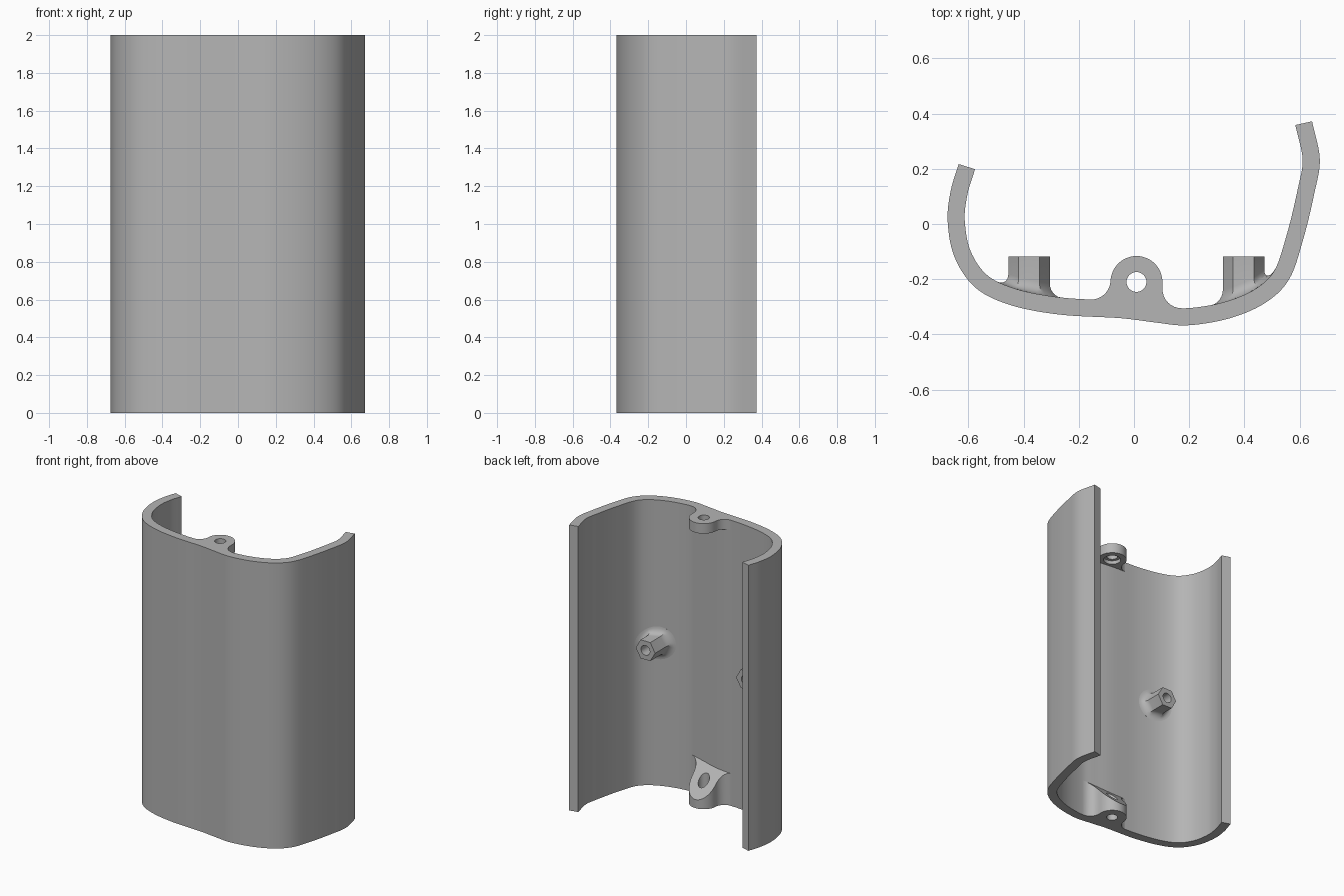
import bpy, bmesh, math
from mathutils import Vector

old = bpy.data.objects.get("Cube")
if old:
    bpy.data.objects.remove(old, do_unlink=True)

GREY = (0.46, 0.46, 0.46, 1)
mat = bpy.data.materials.new("plain grey")
mat.use_nodes = True
mat.diffuse_color = GREY
mat.node_tree.nodes["Principled BSDF"].inputs["Base Color"].default_value = GREY

HEIGHT, WALL = 2.0, 0.062


def make_object(name, bm):
    bmesh.ops.recalc_face_normals(bm, faces=bm.faces)
    mesh = bpy.data.meshes.new(name)
    bm.to_mesh(mesh)
    bm.free()
    mesh.materials.append(mat)
    obj = bpy.data.objects.new(name, mesh)
    bpy.context.collection.objects.link(obj)
    return obj


def activate(obj):
    bpy.ops.object.select_all(action='DESELECT')
    obj.select_set(True)
    bpy.context.view_layer.objects.active = obj


def loft(name, rings):
    """Closed solid through rings of equal point count."""
    bm = bmesh.new()
    loops = [[bm.verts.new(p) for p in ring] for ring in rings]
    n = len(loops[0])
    for a, b in zip(loops, loops[1:]):
        for i in range(n):
            j = (i + 1) % n
            bm.faces.new((a[i], a[j], b[j], b[i]))
    bm.faces.new(loops[0])
    bm.faces.new(loops[-1])
    return make_object(name, bm)


def circle(centre, radius, axis, n=40):
    ring = []
    for i in range(n):
        a = 2 * math.pi * i / n
        u, v = radius * math.cos(a), radius * math.sin(a)
        ring.append(centre + (Vector((u, v, 0)) if axis == 'Z' else Vector((u, 0, v))))
    return ring


def drill(obj, start, end, radius, axis):
    """Cut a round hole and remove the cutter."""
    cutter = loft("hole_cutter", [circle(Vector(p), radius, axis) for p in (start, end)])
    cutter.hide_render = True
    mod = obj.modifiers.new("hole", 'BOOLEAN')
    mod.operation, mod.solver, mod.object = 'DIFFERENCE', 'EXACT', cutter
    activate(obj)
    bpy.ops.object.modifier_apply(modifier=mod.name)
    bpy.data.objects.remove(cutter, do_unlink=True)


def smooth(obj, degrees=30):
    activate(obj)
    bpy.ops.object.shade_smooth_by_angle(angle=math.radians(degrees))


def spline(points, steps=7):
    """Smooth curve through all points."""
    p = [Vector(q) for q in points]
    p = [2 * p[0] - p[1]] + p + [2 * p[-1] - p[-2]]
    out = []
    for a, b, c, d in zip(p, p[1:], p[2:], p[3:]):
        for k in range(steps):
            t = k / steps
            out.append(0.5 * (2 * b + (c - a) * t + (2 * a - 5 * b + 4 * c - d) * t ** 2
                              + (3 * b - a - 3 * c + d) * t ** 3))
    return out + [p[-2]]


# Curved shell: outer outline, offset inward for the wall
outer = spline([(-.635, .217), (-.664, .12), (-.675, .01), (-.65, -.12), (-.575, -.23),
                (-.45, -.293), (-.27, -.328), (-.05, -.341), (.08, -.357), (.195, -.367),
                (.345, -.342), (.475, -.286), (.562, -.2), (.613, -.055), (.653, .11),
                (.673, .235), (.645, .372)])
inner = []
for i, p in enumerate(outer):
    t = (outer[min(i + 1, len(outer) - 1)] - outer[max(i - 1, 0)]).normalized()
    inner.append(p + Vector((-t.y, t.x)) * WALL)
outline = outer + inner[::-1]
shell = loft("shell", [[(p.x, p.y, z) for p in outline] for z in (0, HEIGHT)])
smooth(shell)


def wall_y(x):
    """Inner wall height in plan on the front stretch."""
    for a, b in zip(inner, inner[1:]):
        if a.x <= x <= b.x and a.y < 0.1:
            return a.y + (b.y - a.y) * (x - a.x) / (b.x - a.x)
    return -0.2


# Screw lugs: rounded tab with fillets running into the wall
LUG = Vector((0.009, -0.21))
R_LUG, FILLET = 0.094, 0.07


def lug_plan():
    plan = []
    for i in range(25):
        a = math.pi * i / 24
        plan.append(LUG + R_LUG * Vector((math.cos(a), math.sin(a))))
    for side in (-1, 1):
        foot = wall_y(LUG.x + side * (R_LUG + FILLET))
        cx = LUG.x + side * (R_LUG + FILLET)
        cy = foot + FILLET
        arc = [Vector((cx - side * FILLET * math.cos(a), cy - FILLET * math.sin(a)))
               for a in [math.pi / 2 * k / 8 for k in range(9)]]
        arc.append(Vector((cx, foot - 0.02)))
        plan += arc if side < 0 else arc[::-1]
    return plan


def add_lug(name, z_outer, lip, slope):
    """Tab on an end plane; its inner side may ramp along the wall."""
    plan = lug_plan()
    front = LUG.y + R_LUG
    flat = [(p.x, p.y, z_outer) for p in plan]
    ramp = [(p.x, p.y, z_outer + lip + slope * (front - p.y)) for p in plan]
    lug = loft(name, [flat, ramp])
    drill(lug, (*LUG, z_outer - 0.3), (*LUG, z_outer + 0.3), 0.036, 'Z')
    return lug


bottom_lug = add_lug("bottom_lug", 0, 0.06, 1.05)
top_lug = add_lug("top_lug", HEIGHT, -0.07, 0)
drill(top_lug, (*LUG, HEIGHT - 0.1), (*LUG, HEIGHT - 0.045), 0.056, 'Z')
smooth(bottom_lug)
smooth(top_lug)

# Hexagonal standoffs flaring into the wall at mid height
TIP_Y, R_HEX, PER_SIDE = -0.118, 0.075, 6


def hex_ring(cx, grow, height):
    """Hexagon that rounds off as it grows; height None means the flat tip."""
    ring = []
    blend = min(1, grow / 0.035)
    for i in range(6 * PER_SIDE):
        a = 2 * math.pi * i / (6 * PER_SIDE)
        local = a % (math.pi / 3) - math.pi / 6
        hexa = R_HEX * math.cos(math.pi / 6) / math.cos(local)
        r = hexa * (1 - blend) + R_HEX * blend + grow
        x = cx + r * math.cos(a)
        y = TIP_Y if height is None else min(wall_y(x) + height, TIP_Y - 0.01)
        ring.append((x, y, HEIGHT / 2 + r * math.sin(a)))
    return ring


for name, cx in (("right_standoff", -0.38), ("left_standoff", 0.397)):
    rings = [hex_ring(cx, 0, None)]
    for k in range(7):
        a = math.pi / 2 * k / 6
        rings.append(hex_ring(cx, 0.04 * (1 - math.cos(a)), 0.045 * (1 - math.sin(a))))
    rings.append(hex_ring(cx, 0.04, -0.015))
    standoff = loft(name, rings)
    z = HEIGHT / 2
    drill(standoff, (cx, TIP_Y + 0.05, z), (cx, TIP_Y - 0.1, z), 0.034, 'Y')
    smooth(standoff)
